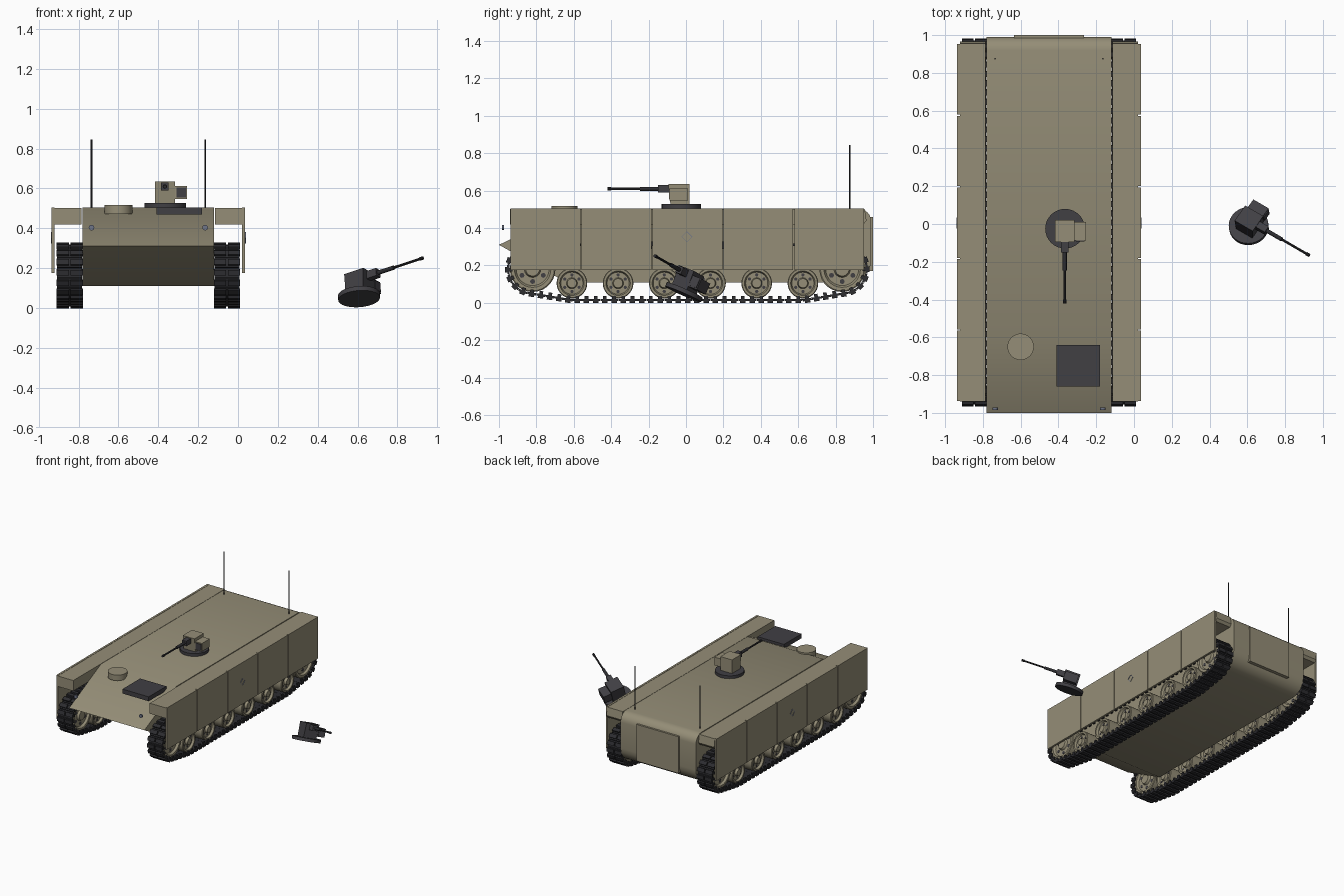
import bpy, bmesh, math
from mathutils import Matrix, Vector

cube = bpy.data.objects.get("Cube")
if cube:
    bpy.data.objects.remove(cube, do_unlink=True)


def material(name, r, g, b):
    m = bpy.data.materials.new(name)
    m.use_nodes = True
    m.diffuse_color = (r, g, b, 1)
    m.node_tree.nodes["Principled BSDF"].inputs["Base Color"].default_value = (r, g, b, 1)
    return m


TAN = material("khaki armour", 0.30, 0.27, 0.185)
DARK = material("charcoal metal", 0.052, 0.05, 0.057)
TRACK = material("dark track", 0.026, 0.026, 0.03)
LAMP = material("blue grey lamp", 0.16, 0.18, 0.25)
CX = -0.45          # vehicle centre line
TRACK_X = 0.395     # track offset from the centre line


def finish(name, bm, mats, smooth=False):
    bmesh.ops.recalc_face_normals(bm, faces=bm.faces)
    me = bpy.data.meshes.new(name)
    bm.to_mesh(me)
    bm.free()
    for m in mats:
        me.materials.append(m)
    ob = bpy.data.objects.new(name, me)
    bpy.context.collection.objects.link(ob)
    if smooth:
        bpy.ops.object.select_all(action='DESELECT')
        ob.select_set(True)
        bpy.context.view_layer.objects.active = ob
        bpy.ops.object.shade_smooth_by_angle(angle=math.radians(35))
    return ob


def add_box(bm, lo, hi, mat=Matrix()):
    lo, hi = Vector(lo), Vector(hi)
    size = Matrix.Diagonal((*(hi - lo), 1))
    return bmesh.ops.create_cube(bm, size=1, matrix=mat @ Matrix.Translation((lo + hi) / 2) @ size)["verts"]


def add_cyl(bm, centre, r, depth, axis='Z', seg=24, r2=None, mat=Matrix()):
    rot = {'X': Matrix.Rotation(math.pi / 2, 4, 'Y'), 'Y': Matrix.Rotation(math.pi / 2, 4, 'X'), 'Z': Matrix()}[axis]
    return bmesh.ops.create_cone(bm, cap_ends=True, segments=seg, radius1=r, radius2=r if r2 is None else r2,
                                 depth=depth, matrix=mat @ Matrix.Translation(centre) @ rot)["verts"]


def box(name, lo, hi, mat, xf=Matrix()):
    bm = bmesh.new()
    add_box(bm, lo, hi, xf)
    return finish(name, bm, [mat])


def cyl(name, centre, r, depth, mat, axis='Z', seg=24, xf=Matrix()):
    bm = bmesh.new()
    add_cyl(bm, centre, r, depth, axis, seg, mat=xf)
    return finish(name, bm, [mat], True)


def prism(name, profile, x0, x1, mat, smooth=False):
    """Extrude a (y, z) outline along x."""
    bm = bmesh.new()
    face = bm.faces.new([bm.verts.new((x0, y, z)) for y, z in profile])
    ext = bmesh.ops.extrude_face_region(bm, geom=[face])["geom"]
    bmesh.ops.translate(bm, vec=(x1 - x0, 0, 0), verts=[v for v in ext if isinstance(v, bmesh.types.BMVert)])
    return finish(name, bm, [mat], smooth)


def arc(cy, cz, r, a0, a1, n=6):
    angles = [math.radians(a0 + (a1 - a0) * i / n) for i in range(n + 1)]
    return [(cy + r * math.cos(a), cz + r * math.sin(a)) for a in angles]


# Hull with wedge nose and rounded tail
hull = [(-1, 0.31), (-0.64, 0.11)] + arc(0.87, 0.23, 0.12, -90, 0) + arc(0.92, 0.435, 0.07, 0, 90) + [(-0.6, 0.505)]
prism("hull", hull, CX - 0.33, CX + 0.33, TAN, True)
box("rear_ramp", (CX - 0.185, 0.97, 0.17), (CX + 0.185, 1, 0.46), TAN)

# Deck fittings
box("engine_grille", (-0.41, -0.86, 0.47), (-0.18, -0.64, 0.505), DARK)
cyl("driver_hatch", (-0.6, -0.65, 0.495), 0.07, 0.045, TAN, seg=32)
for side, tag in ((-1, "right"), (1, "left")):
    cyl(tag + "_antenna", (CX + side * 0.285, 0.875, 0.67), 0.004, 0.35, TRACK, seg=8)
    cyl(tag + "_headlight", (CX + side * 0.285, -0.978, 0.403), 0.014, 0.012, LAMP, 'Y', 12)

    # Sponson above the track
    x0, x1 = sorted((CX + side * 0.335, CX + side * 0.472))
    prism(tag + "_sponson", [(-0.94, 0.42), (0.95, 0.42), (0.965, 0.44), (0.955, 0.503), (-0.94, 0.503)], x0, x1, TAN)

    # Five skirt panels
    x0, x1 = sorted((CX + side * 0.470, CX + side * 0.486))
    for i in range(5):
        y = -0.94 + 0.379 * i
        box(f"{tag}_skirt_{i + 1}", (x0, y + 0.003, 0.175), (x1, y + 0.376, 0.505), TAN)

    # Thin diamond outline on the skirt
    bm = bmesh.new()
    for k in range(4):
        turn = Matrix.Translation((CX + side * 0.487, 0.005, 0.353)) @ Matrix.Rotation(math.pi / 4 + k * math.pi / 2, 4, 'X')
        add_box(bm, (-0.002, -0.02, 0.018), (0.002, 0.02, 0.021), turn)
    finish(tag + "_diamond_marker", bm, [LAMP])


def wheel_mesh():
    """Dished wheel of unit radius turned about x, with a hub and dark holes."""
    bm = bmesh.new()
    half = [(0.66, 1.0), (0.72, 0.95), (0.72, 0.8), (0.5, 0.72), (0.5, 0.36), (0.74, 0.3), (0.74, 0.0)]
    outline = [(-x, r) for x, r in reversed(half)] + half
    verts = [bm.verts.new((x, 0, r)) for x, r in outline]
    edges = [bm.edges.new(pair) for pair in zip(verts, verts[1:])]
    bmesh.ops.spin(bm, geom=verts + edges, cent=(0, 0, 0), axis=(1, 0, 0), angle=math.tau, steps=28)
    bmesh.ops.remove_doubles(bm, verts=bm.verts, dist=0.001)
    for k in range(6):
        a = k * math.tau / 6
        for s in (-1, 1):
            hole = add_cyl(bm, (s * 0.5, 0.54 * math.sin(a), 0.54 * math.cos(a)), 0.11, 0.05, 'X', 8)
            for f in {f for v in hole for f in v.link_faces}:
                f.material_index = 1
    return finish("wheel_pattern", bm, [TAN, DARK], True)


pattern = wheel_mesh()


def wheel(name, x, y, z, r, width):
    ob = bpy.data.objects.new(name, pattern.data)
    ob.matrix_world = Matrix.Translation((x, y, z)) @ Matrix.Diagonal((width / 1.48, r, r, 1))
    bpy.context.collection.objects.link(ob)


# Running gear: road wheels plus raised end wheels
road = [(-0.61 + 0.247 * i, 0.105, 0.082) for i in range(6)]
ends = [(-0.82, 0.18, 0.122), (0.835, 0.18, 0.122)]
for side, tag in ((-1, "right"), (1, "left")):
    x = CX + side * TRACK_X
    for i, (y, z, r) in enumerate(road):
        wheel(f"{tag}_road_wheel_{i + 1}", x, y, z, r, 0.115)
    wheel(tag + "_idler", x, *ends[0], 0.11)
    wheel(tag + "_sprocket", x, *ends[1], 0.11)
bpy.data.objects.remove(pattern, do_unlink=True)


def track_path(count):
    """Evenly spaced points on a belt pulled tight around all wheels."""
    pts = []
    for k in range(360):
        n = Vector((math.cos(math.radians(k)), math.sin(math.radians(k))))
        y, z, r = max(road + ends, key=lambda c: n.dot(Vector(c[:2])) + c[2])
        pts.append(Vector((y, z)) + n * (r + 0.008))
    pts.append(pts[0])
    total = sum((b - a).length for a, b in zip(pts, pts[1:]))
    step, walked, out = total / count, 0, []
    for a, b in zip(pts, pts[1:]):
        d = (b - a).length
        while len(out) < count and len(out) * step < walked + d:
            out.append((a.lerp(b, (len(out) * step - walked) / d), (b - a).normalized()))
        walked += d
    return out, step


links, pitch = track_path(84)
for side, tag in ((-1, "right"), (1, "left")):
    bm = bmesh.new()
    h = pitch / 2
    for p, t in links:
        xf = Matrix.Translation((CX + side * TRACK_X, p.x, p.y)) @ Matrix.Rotation(math.atan2(t.y, t.x), 4, 'X')
        add_box(bm, (-0.062, -h * 0.98, -0.006), (0.062, h * 0.98, 0.006), xf)
        for s in (-1, 1):
            lo, hi = sorted((s * 0.004, s * 0.066))
            add_box(bm, (lo, -h * 0.6, -0.017), (hi, h * 0.6, -0.004), xf)
            add_box(bm, (s * 0.058 - 0.005, -h * 0.4, 0.004), (s * 0.058 + 0.005, h * 0.4, 0.022), xf)
    finish(tag + "_track", bm, [TRACK])


def turret(tag, xf, body):
    """Remote weapon station; origin at the ring centre, gun along -y."""
    cyl(tag + "_ring", (0, 0, 0), 0.105, 0.024, DARK, seg=32, xf=xf)
    bm = bmesh.new()
    vs = add_box(bm, (-0.052, -0.07, 0.01), (0.05, 0.045, 0.12))
    for v in vs:                       # slightly raked front
        if v.co.y < 0 and v.co.z < 0.05:
            v.co.y += 0.012
    bm.transform(xf)
    finish(tag + "_housing", bm, [body])
    box(tag + "_sight", (0.05, -0.062, 0.032), (0.11, 0.035, 0.096), body, xf)
    box(tag + "_sight_glass", (0.057, -0.067, 0.039), (0.104, -0.061, 0.089), DARK, xf)
    box(tag + "_mantlet", (-0.021, -0.125, 0.073), (0.017, -0.06, 0.113), DARK, xf)
    bm = bmesh.new()
    add_cyl(bm, (-0.002, -0.17, 0.093), 0.011, 0.1, 'Y', 12, mat=xf)
    add_cyl(bm, (-0.002, -0.28, 0.093), 0.0065, 0.21, 'Y', 10, mat=xf)
    add_cyl(bm, (-0.002, -0.386, 0.093), 0.009, 0.02, 'Y', 10, mat=xf)
    finish(tag + "_gun", bm, [TRACK], True)


# Mounted station, and a tilted spare lying beside the vehicle
turret("mounted_turret", Matrix.Translation((-0.365, -0.025, 0.516)), TAN)
forward = Vector((0.832, -0.483, 0.275)).normalized()
right = Vector((-0.07, 0.4, 0.914)).cross(forward).normalized()
up = forward.cross(right)
tilt = Matrix((right, -forward, up)).transposed().to_4x4()
turret("spare_turret", Matrix.Translation((0.607, -0.011, 0.057)) @ tilt, DARK)
